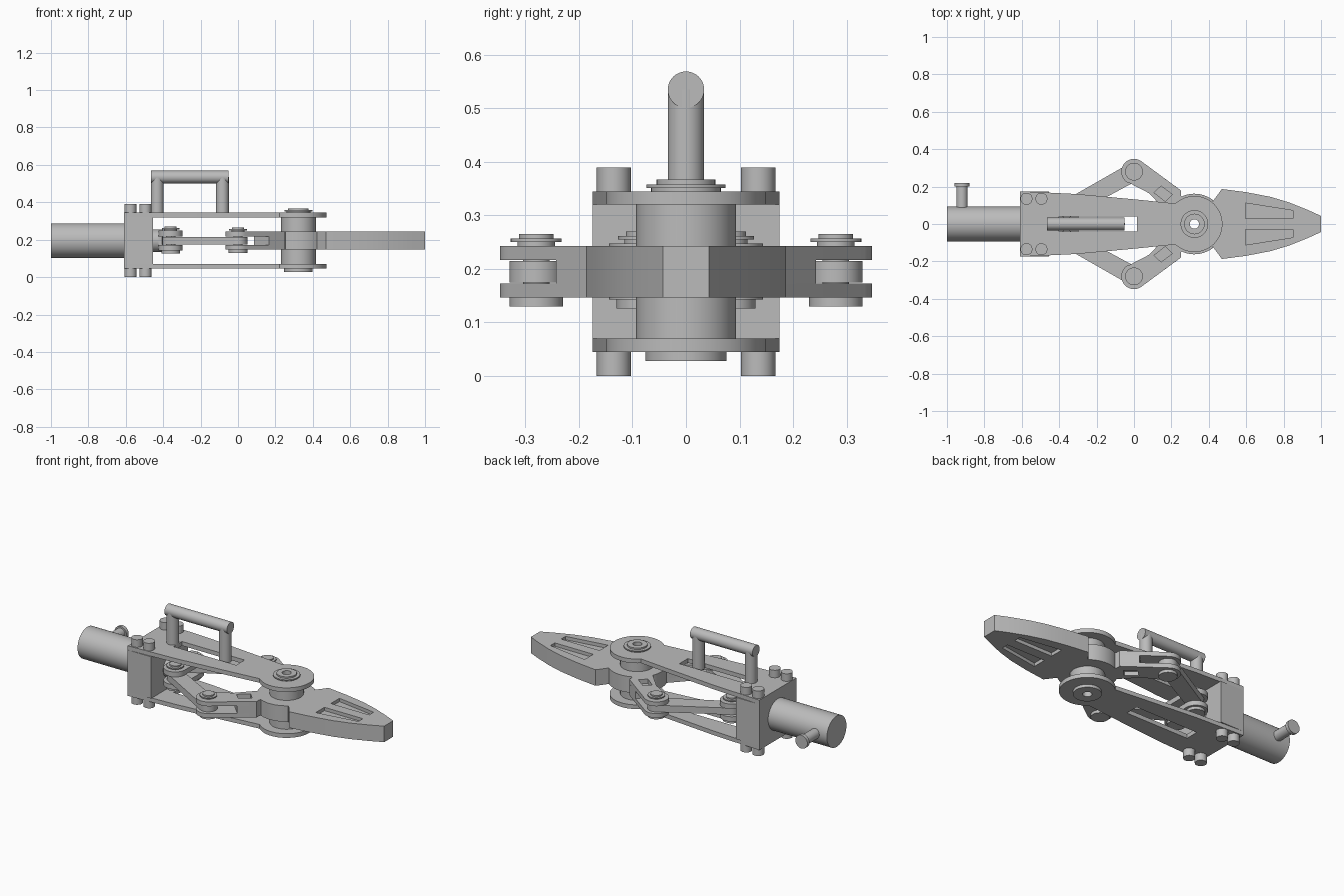
import bpy, bmesh, math
from mathutils import Vector
from mathutils.geometry import convex_hull_2d

if "Cube" in bpy.data.objects:
    bpy.data.objects.remove(bpy.data.objects["Cube"])

grey = bpy.data.materials.new("machined_grey")
grey.use_nodes = True
grey.diffuse_color = (0.5, 0.5, 0.5, 1)
grey.node_tree.nodes["Principled BSDF"].inputs["Base Color"].default_value = (0.5, 0.5, 0.5, 1)

MID = 0.195          # height of the centre line
HUB = (0.323, 0)     # jaw pivot
ELBOW = (0, 0.28)    # outer linkage pivot
SLIDE = (-0.36, 0.08)  # crosshead pivot


def arc(c, r, a0=0, a1=360, n=40):
    full = a1 - a0 >= 360
    return [(c[0] + r * math.cos(math.radians(a0 + (a1 - a0) * i / (n if full else n - 1))),
             c[1] + r * math.sin(math.radians(a0 + (a1 - a0) * i / (n if full else n - 1))))
            for i in range(n)]


def hull(points):
    vecs = [Vector(p) for p in points]
    return [tuple(vecs[i]) for i in convex_hull_2d(vecs)]


def flip(points, s):
    return [(x, y * s) for x, y in points]


def prism(name, outline, z0, z1):
    bm = bmesh.new()
    face = bm.faces.new([bm.verts.new((x, y, z0)) for x, y in outline])
    ext = bmesh.ops.extrude_face_region(bm, geom=[face])
    bmesh.ops.translate(bm, vec=(0, 0, z1 - z0),
                        verts=[v for v in ext["geom"] if isinstance(v, bmesh.types.BMVert)])
    bmesh.ops.recalc_face_normals(bm, faces=bm.faces)
    mesh = bpy.data.meshes.new(name)
    bm.to_mesh(mesh)
    bm.free()
    mesh.materials.append(grey)
    ob = bpy.data.objects.new(name, mesh)
    bpy.context.collection.objects.link(ob)
    return ob


def disc(name, c, r, z0, z1):
    return prism(name, arc(c, r), z0, z1)


def rod(name, start, r, length, axis):
    ob = disc(name, (0, 0), r, 0, length)
    ob.rotation_euler = {"x": (0, math.pi / 2, 0), "y": (-math.pi / 2, 0, 0)}[axis]
    ob.location = start
    return ob


def cut(ob, outline, z0, z1):
    tool = prism("cutter", outline, z0, z1)
    tool.hide_render = True
    mod = ob.modifiers.new("cut", "BOOLEAN")
    mod.operation, mod.solver, mod.object = "DIFFERENCE", "EXACT", tool
    bpy.context.view_layer.objects.active = ob
    bpy.ops.object.modifier_apply(modifier=mod.name)
    bpy.data.objects.remove(tool)


def rect(x0, x1, y):
    return [(x0, -y), (x1, -y), (x1, y), (x0, y)]


# Rear tube with its side peg
rod("rear_tube", (-1, 0, MID), 0.093, 0.4, "x")
rod("peg_shaft", (-0.92, 0.07, MID), 0.03, 0.14, "y")
rod("peg_cap", (-0.92, 0.2, MID), 0.04, 0.02, "y")

# Rear block and its bolts
prism("rear_block", rect(-0.61, -0.455, 0.175), 0.07, 0.32)
for x in (-0.575, -0.495):
    for y in (-0.135, 0.135):
        disc("bolt_top", (x, y), 0.032, 0.345, 0.39)
        disc("bolt_bottom", (x, y), 0.032, 0, 0.045)

# Upper and lower side plates with slot and pivot hole
half = [(0.02, 0.13), (-0.3, 0.16), (-0.61, 0.175)]
plate = arc(HUB, 0.15, -133, 133) + half + flip(half[::-1], -1)
for name, z in (("lower_plate", 0.045), ("upper_plate", 0.32)):
    ob = prism(name, plate, z, z + 0.025)
    cut(ob, rect(-0.4, 0.016, 0.04), 0, 0.5)
    cut(ob, arc(HUB, 0.025), 0, 0.5)

# Carrying handle
for x in (-0.432, -0.083):
    disc("handle_post", (x, 0), 0.034, 0.33, 0.535)
rod("handle_bar", (-0.465, 0, 0.535), 0.034, 0.415, "x")

# Main pivot, bored through
for name, r, z0, z1 in (("hub_barrel", 0.093, 0.07, 0.32),
                        ("hub_neck", 0.065, 0.345, 0.351),
                        ("hub_washer", 0.074, 0.351, 0.358),
                        ("hub_cap", 0.055, 0.358, 0.367),
                        ("hub_head", 0.076, 0.028, 0.045)):
    cut(disc(name, HUB, r, z0, z1), arc(HUB, 0.025), 0, 0.5)

# Jaws with recessed windows on both faces
J0, J1 = 0.147, 0.243
edge = [(1, 0.043), (0.93, 0.075), (0.83, 0.115), (0.73, 0.145),
        (0.6, 0.17), (0.47, 0.187), (0.42, 0.12)]
jaws = prism("jaws", edge + arc(HUB, 0.162, 52, 308) + flip(edge[::-1], -1), J0, J1)
cut(jaws, arc(HUB, 0.025), 0, 0.5)
window = [(0.595, 0.03), (0.85, 0.03), (0.85, 0.072), (0.595, 0.112)]
for s in (1, -1):
    cut(jaws, flip(window, s), J1 - 0.02, 0.3)
    cut(jaws, flip(window, s), 0.1, J0 + 0.02)


def pin(name, c, r, z0, z1):
    disc(name + "_head", c, r, z0 - 0.017, z0)
    disc(name + "_shaft", c, r * 0.5, z0, z1)
    disc(name + "_neck", c, r * 0.7, z1, z1 + 0.007)
    disc(name + "_washer", c, r * 0.95, z1 + 0.007, z1 + 0.014)
    disc(name + "_cap", c, r * 0.65, z1 + 0.014, z1 + 0.022)


# Forked arms, links and pins on each side
for side, s in (("left", 1), ("right", -1)):
    elbow, slide = flip([ELBOW, SLIDE], s)
    tail = [(-0.03, 0.222), (0.08, 0.165), (0.18, 0.06), (0.28, 0.1), (0.25, 0.155), (0.25, 0.18)]
    arm = tail + arc(ELBOW, 0.068, 52, 238, 24)
    web = [(0.165, 0.243), (0.25, 0.18), (0.25, 0.155), (0.28, 0.1), (0.18, 0.06), (0.085, 0.16)]
    notch = [(0.107, 0.168), (0.145, 0.203), (0.205, 0.158), (0.168, 0.12)]
    for z0, z1 in ((J0, 0.173), (0.217, J1)):
        ob = prism(side + "_arm_fork", flip(arm, s), z0, z1)
        cut(ob, flip(notch, s), 0, 0.5)
    prism(side + "_arm_web", flip(web, s), 0.173, 0.217)

    link = hull(arc(ELBOW, 0.05) + arc(SLIDE, 0.045))
    prism(side + "_link", flip(link, s), 0.175, 0.215)
    pin(side + "_elbow_pin", elbow, 0.05, J0, J1)
    pin(side + "_slide_pin", slide, 0.05, 0.143, 0.248)

# Crosshead fork and its drive rod
fork = hull(arc(SLIDE, 0.064) + arc((SLIDE[0], -SLIDE[1]), 0.064))
for z0, z1 in ((0.143, 0.172), (0.218, 0.248)):
    prism("crosshead_fork", fork, z0, z1)
prism("crosshead_web", rect(-0.424, -0.4, 0.06), 0.172, 0.218)
rod("drive_rod", (-0.47, 0, MID), 0.06, 0.07, "x")

# Smooth round sides, keep sharp rims
bpy.ops.object.select_all(action="DESELECT")
for ob in bpy.context.collection.objects:
    if ob.type == "MESH" and grey.name in ob.data.materials:
        ob.select_set(True)
        bpy.context.view_layer.objects.active = ob
bpy.ops.object.shade_smooth_by_angle(angle=math.radians(30))
